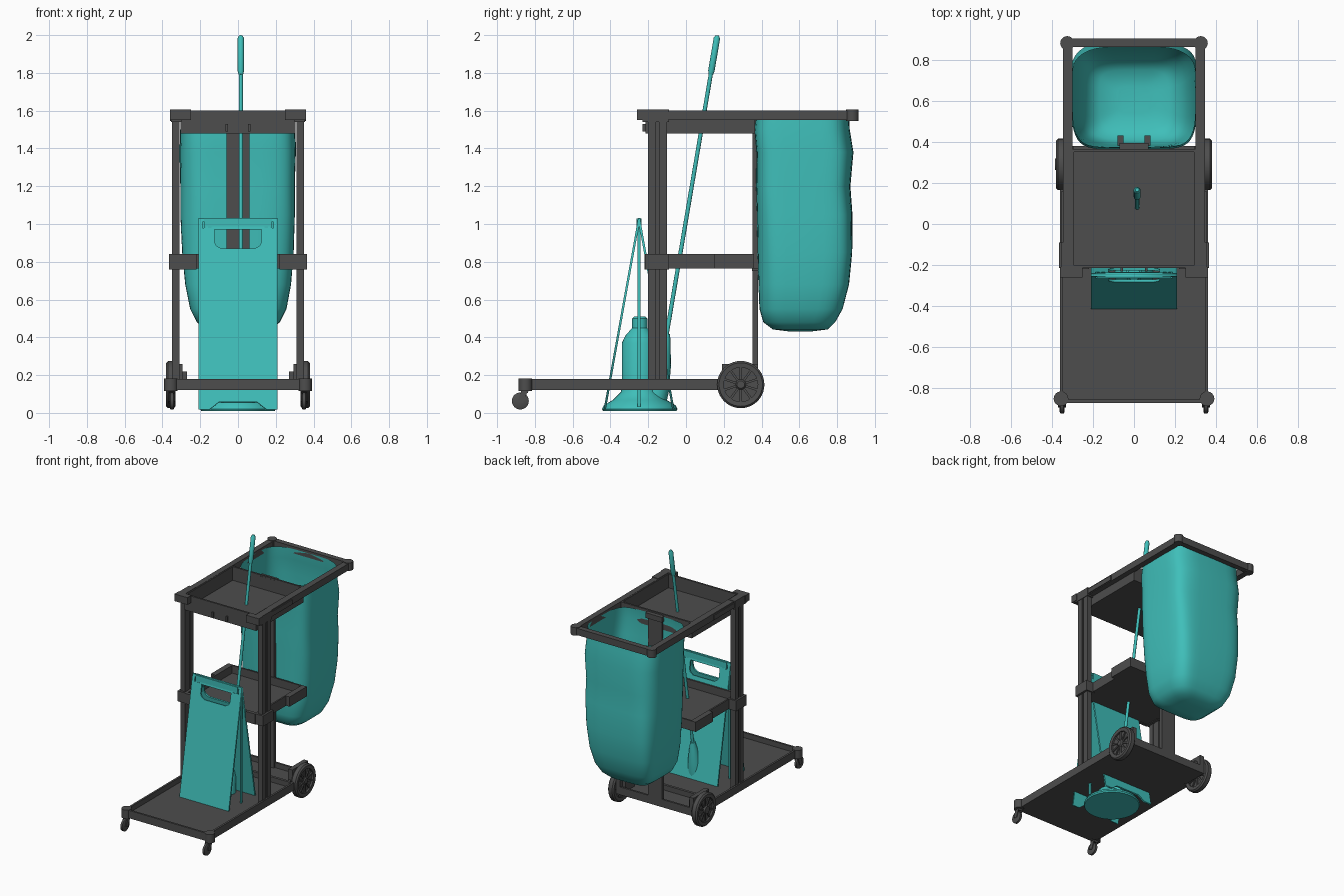
import bpy, bmesh, math
from mathutils import Vector

cube = bpy.data.objects.get("Cube")
if cube:
    bpy.data.objects.remove(cube)


def material(name, rgb):
    m = bpy.data.materials.new(name)
    m.use_nodes = True
    m.diffuse_color = (*rgb, 1)
    node = next(n for n in m.node_tree.nodes if n.type == 'BSDF_PRINCIPLED')
    node.inputs["Base Color"].default_value = (*rgb, 1)
    node.inputs["Roughness"].default_value = 0.6
    return m


GREY = material("charcoal plastic", (0.075, 0.075, 0.075))
TEAL = material("teal plastic", (0.05, 0.52, 0.49))


def finish(name, bm, mat, smooth=False):
    bmesh.ops.recalc_face_normals(bm, faces=bm.faces)
    me = bpy.data.meshes.new(name)
    bm.to_mesh(me)
    bm.free()
    me.materials.append(mat)
    ob = bpy.data.objects.new(name, me)
    bpy.context.collection.objects.link(ob)
    if smooth:
        bpy.ops.object.select_all(action='DESELECT')
        ob.select_set(True)
        bpy.context.view_layer.objects.active = ob
        bpy.ops.object.shade_smooth_by_angle(angle=math.radians(40))
    return ob


def boxes(name, spans, mat=GREY, mirror=False):
    """Boxes given as (x0, x1, y0, y1, z0, z1), optionally copied to -x."""
    bm = bmesh.new()
    if mirror:
        spans = spans + [(-b, -a, *rest) for a, b, *rest in spans]
    for x0, x1, y0, y1, z0, z1 in spans:
        vs = bmesh.ops.create_cube(bm, size=1)['verts']
        for v in vs:
            v.co = Vector((x0 + (v.co.x + .5) * (x1 - x0),
                           y0 + (v.co.y + .5) * (y1 - y0),
                           z0 + (v.co.z + .5) * (z1 - z0)))
    return finish(name, bm, mat)


def loft(name, rings, mat, cap0=True, cap1=True, closed=False, smooth=True):
    bm = bmesh.new()
    vs = [[bm.verts.new(p) for p in ring] for ring in rings]
    pairs = list(zip(vs, vs[1:])) + ([(vs[-1], vs[0])] if closed else [])
    n = len(vs[0])
    for a, b in pairs:
        for i in range(n):
            j = (i + 1) % n
            bm.faces.new((a[i], a[j], b[j], b[i]))
    if cap0 and not closed:
        bm.faces.new(vs[0])
    if cap1 and not closed:
        bm.faces.new(vs[-1])
    return finish(name, bm, mat, smooth)


def lathe(name, profile, loc, mat, axis='Z', n=32, closed=False):
    """Revolve (radius, height) pairs about the given axis."""
    rings = []
    for r, h in profile:
        ring = []
        for i in range(n):
            t = 2 * math.pi * i / n
            p = (r * math.cos(t), r * math.sin(t), h)
            if axis == 'X':
                p = (p[2], p[0], p[1])
            ring.append(p)
        rings.append(ring)
    ob = loft(name, rings, mat, closed=closed)
    ob.location = loc
    return ob


def tray(name, x, y0, y1, z0, z1, wall, floor):
    boxes(name, [(-x, x, y0, y1, z0, z0 + floor),
                 (-x, x, y0, y0 + wall, z0, z1), (-x, x, y1 - wall, y1, z0, z1),
                 (-x, wall - x, y0, y1, z0, z1), (x - wall, x, y0, y1, z0, z1)])


# Base deck with a raised rim, narrower between the rear wheels
tray("base_deck", .36, -.87, .17, .12, .18, .015, .02)
tray("rear_deck", .32, .16, .38, .12, .18, .015, .02)
boxes("wheel_housing", [(.295, .33, .19, .38, .12, .26),
                        (.27, .30, .24, .35, .12, .22)], mirror=True)

# Wheels and casters
for side, s in (("left", 1), ("right", -1)):
    c = (s * .355, .29, .15)
    lathe(side + "_tyre", [(.09, -.022), (.115, -.025), (.125, -.015), (.125, .015),
                           (.115, .025), (.09, .022)], c, GREY, 'X', 40, True)
    lathe(side + "_wheel_web", [(.095, -.008), (.095, .008)], c, GREY, 'X')
    lathe(side + "_hub", [(.028, -.03), (.028, .015), (.02, .024)], c, GREY, 'X', 20)
    for k in range(10):
        spoke = boxes(side + "_spoke", [(-.016, .016, -.006, .006, .02, .095)])
        spoke.location = c
        spoke.rotation_euler.x = k * math.pi / 5
    lathe(side + "_deck_corner", [(.036, .115), (.036, .182)], (s * .355, -.85, 0), GREY, n=16)
    lathe(side + "_caster_wheel", [(.035, -.013), (.045, -.008), (.045, .008), (.035, .013)],
          (s * .35, -.877, .063), GREY, 'X', 24)
    fork = boxes(side + "_caster_fork", [(-.019, -.013, -.016, .016, -.07, .0),
                                         (.013, .019, -.016, .016, -.07, .0),
                                         (-.019, .019, -.02, .02, -.012, .008)])
    fork.location = (s * .35, -.853, .122)
    fork.rotation_euler.x = -.35

# Uprights: ribbed pair at the front, one wide post at the rear
boxes("front_post", [(.31, .35, -.2, -.158, .14, 1.56), (.31, .35, -.142, -.1, .14, 1.56),
                     (.314, .342, -.16, -.14, .14, 1.56)], mirror=True)
boxes("rear_post", [(-.06, .06, .352, .38, .14, 1.56)])

# Middle shelf
tray("middle_shelf", .305, -.205, .36, .765, .84, .012, .015)
boxes("shelf_bracket", [(.29, .365, -.215, -.09, .76, .84),
                        (.22, .30, -.22, -.20, .76, .84),
                        (.30, .335, .15, .36, .765, .84)], mirror=True)
boxes("shelf_hook", [(.05, .08, .35, .43, .752, .765)], mirror=True)

# Top tray, front lip and bag frame
tray("top_tray", .305, -.215, .365, 1.48, 1.6, .014, .015)
boxes("top_side_rail", [(.30, .345, -.215, .89, 1.55, 1.602),
                        (.335, .352, -.1, .16, 1.555, 1.592)], mirror=True)
boxes("front_corner_lip", [(.25, .36, -.26, -.21, 1.55, 1.605),
                           (.30, .355, -.23, -.09, 1.54, 1.605)], mirror=True)
boxes("tray_front_hook", [(.054, .066, -.23, -.21, 1.49, 1.53)], mirror=True)
boxes("tray_rear_tab", [(-.07, .07, .35, .395, 1.55, 1.59)])
boxes("bag_frame_rear_rail", [(-.33, .33, .862, .903, 1.55, 1.602)])
for side, s in (("left", 1), ("right", -1)):
    lathe(side + "_frame_corner", [(.034, 1.545), (.034, 1.606)], (s * .325, .88, 0), GREY, n=20)


# Waste bag: lofted rounded rectangles, open at the top
def bag_ring(half_x, y0, y1, z, n=48):
    ring = []
    for i in range(n):
        t = 2 * math.pi * i / n
        c, s = math.cos(t), math.sin(t)
        wave = 1 + .008 * math.sin(5 * t + 4 * z)
        x = half_x * wave * math.copysign(abs(c) ** .45, c)
        y = (y1 - y0) / 2 * wave * math.copysign(abs(s) ** .45, s)
        ring.append((x, (y0 + y1) / 2 + y, z))
    return ring


BAG = [(.300, .37, .86, 1.585), (.305, .36, .865, 1.5), (.308, .37, .885, 1.38),
       (.303, .37, .87, 1.2), (.303, .375, .882, 1.05), (.295, .38, .882, .85),
       (.28, .385, .865, .68), (.255, .39, .83, .55), (.22, .41, .79, .48),
       (.17, .46, .75, .442), (.08, .54, .67, .432)]
loft("waste_bag", [bag_ring(*row) for row in BAG], TEAL, cap0=False)


# Folding floor sign: two leaning panels with a handle opening
def panel(name, lean, y):
    cu = bpy.data.curves.new(name, 'CURVE')
    cu.dimensions, cu.fill_mode, cu.extrude = '2D', 'BOTH', .006

    def outline(points):
        sp = cu.splines.new('POLY')
        sp.points.add(len(points) - 1)
        for p, (a, b) in zip(sp.points, points):
            p.co = (a, b, 0, 1)
        sp.use_cyclic_u = True

    half = [(.21, 1.03), (.21, 0), (.15, 0), (.10, .04)]
    outline(half + [(-a, b) for a, b in reversed(half)])
    hole = [(.125, .97), (.125, .90), (.115, .88), (.09, .865)]
    outline(hole + [(-a, b) for a, b in reversed(hole)])
    for x in (-.178, -.15, .15, .178):
        outline([(x - .009, .975), (x + .009, .975), (x + .009, 1.01), (x - .009, 1.01)])
    cu.materials.append(TEAL)
    ob = bpy.data.objects.new(name, cu)
    bpy.context.collection.objects.link(ob)
    ob.location = (0, y, .018)
    ob.rotation_euler.x = math.pi / 2 + lean


panel("sign_front_panel", -.178, -.43)
panel("sign_back_panel", .178, -.067)
boxes("sign_hinge", [(-.18, .18, -.262, -.235, .97, 1.03)], TEAL)
boxes("sign_stay", [(.195, .205, -.257, -.24, .03, 1.0)], TEAL, mirror=True)

# Round floor tool standing inside the sign
lathe("floor_tool", [(.195, .01), (.2, .02), (.19, .04), (.14, .07), (.1, .11), (.095, .14),
                     (.095, .37), (.075, .41), (.04, .45), (.04, .5), (.03, .51)],
      (0, -.245, 0), TEAL)

# Mop leaning back through the top tray
top, foot = Vector((.015, .166, 1.998)), Vector((.015, -.105, .4))
length = (top - foot).length
tilt = (top - foot).to_track_quat('Z', 'Y').to_euler()
for name, prof in (
        ("mop_handle", [(.011, 0), (.011, length - .15)]),
        ("mop_grip", [(.012, length - .21), (.017, length - .19), (.017, length - .015),
                      (.009, length)]),
        ("mop_head", [(.06, -.33), (.062, -.28), (.05, -.14), (.03, -.04), (.018, .02)])):
    lathe(name, prof, foot, TEAL, n=16).rotation_euler = tilt
